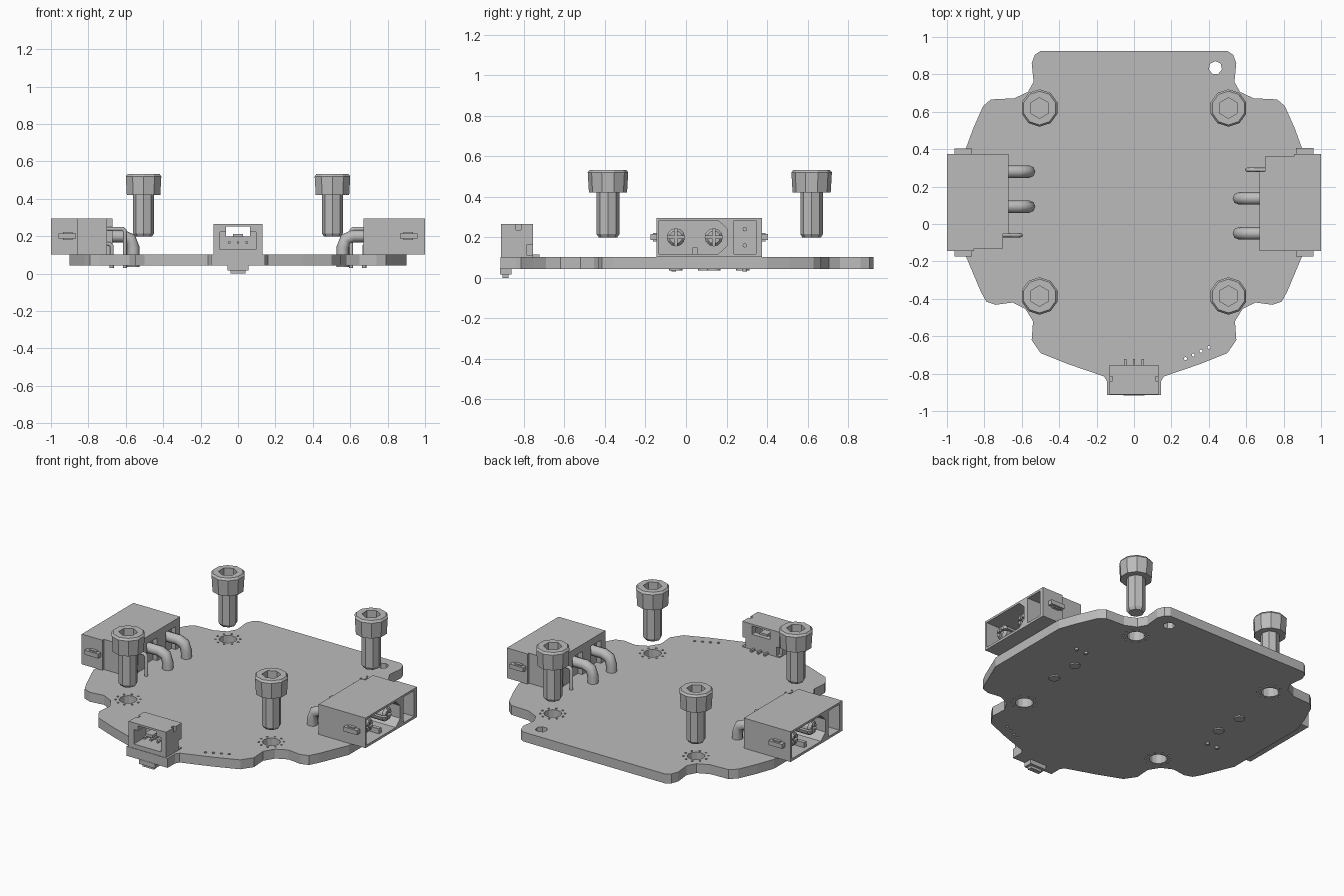
import bpy
import bmesh
from math import cos, sin, pi
from mathutils import Matrix, Vector

old = bpy.data.objects.get("Cube")
if old:
    bpy.data.objects.remove(old, do_unlink=True)

grey = bpy.data.materials.new("plain_grey")
grey.use_nodes = True
COLOUR = (0.5, 0.5, 0.5, 1)
grey.diffuse_color = COLOUR
grey.node_tree.nodes["Principled BSDF"].inputs["Base Color"].default_value = COLOUR


# Helpers
def box(bm, x, y, z):
    size = [b - a for a, b in (x, y, z)]
    mid = [(a + b) / 2 for a, b in (x, y, z)]
    mat = Matrix.Translation(mid) @ Matrix.Diagonal((*size, 1))
    bmesh.ops.create_cube(bm, size=1, matrix=mat)


def rod(bm, centre, r1, r2, lo, hi, sides, along_x=False):
    """Cylinder or cone along z, or along x with centre given as (y, z)."""
    if along_x:
        mat = Matrix.Translation(((lo + hi) / 2, *centre)) @ Matrix.Rotation(pi / 2, 4, 'Y')
    else:
        mat = Matrix.Translation((*centre, (lo + hi) / 2))
    bmesh.ops.create_cone(bm, cap_ends=True, segments=sides, radius1=r1,
                          radius2=r2, depth=hi - lo, matrix=mat)


def prism(bm, points, lo, hi, along_x=False):
    def place(p, h):
        return (h, *p) if along_x else (*p, h)
    face = bm.faces.new([bm.verts.new(place(p, lo)) for p in points])
    new = bmesh.ops.extrude_face_region(bm, geom=[face])["geom"]
    verts = [v for v in new if isinstance(v, bmesh.types.BMVert)]
    step = Vector(place((0, 0), hi - lo))
    bmesh.ops.translate(bm, vec=step, verts=verts)


def finish(bm, name):
    bmesh.ops.recalc_face_normals(bm, faces=bm.faces)
    mesh = bpy.data.meshes.new(name)
    bm.to_mesh(mesh)
    bm.free()
    mesh.materials.append(grey)
    ob = bpy.data.objects.new(name, mesh)
    bpy.context.collection.objects.link(ob)
    return ob


def cut(ob, bm):
    cutter = finish(bm, "cutter")
    mod = ob.modifiers.new("cut", 'BOOLEAN')
    mod.operation, mod.solver, mod.use_self = 'DIFFERENCE', 'EXACT', True
    mod.object = cutter
    bpy.context.view_layer.objects.active = ob
    bpy.ops.object.modifier_apply(modifier=mod.name)
    bpy.data.objects.remove(cutter, do_unlink=True)


def copy(ob, name, loc, turn=0):
    new = bpy.data.objects.new(name, ob.data)
    new.location = loc
    new.rotation_euler.z = turn
    bpy.context.collection.objects.link(new)


def wire(name, points, radius):
    curve = bpy.data.curves.new(name, 'CURVE')
    curve.dimensions = '3D'
    curve.bevel_depth, curve.bevel_resolution = radius, 2
    curve.use_fill_caps = True
    line = curve.splines.new('POLY')
    line.points.add(len(points) - 1)
    for p, co in zip(line.points, points):
        p.co = (*co, 1)
    temp = bpy.data.objects.new(name, curve)
    bpy.context.collection.objects.link(temp)
    bpy.context.view_layer.update()
    bm = bmesh.new()
    bm.from_mesh(temp.to_mesh())
    bpy.data.objects.remove(temp, do_unlink=True)
    return finish(bm, name)


# Circuit board: mirrored half outline
LOW, TOP = 0.043, 0.103
half = [(0.5, 0.925), (0.53, 0.905), (0.547, 0.86), (0.537, 0.76), (0.567, 0.706),
        (0.64, 0.672), (0.765, 0.666), (0.807, 0.63), (0.86, 0.51), (0.9, 0.4),
        (0.9, -0.17), (0.82, -0.36), (0.79, -0.415), (0.74, -0.432), (0.65, -0.42),
        (0.58, -0.455), (0.54, -0.52), (0.547, -0.62), (0.5, -0.69), (0.35, -0.75),
        (0.16, -0.815), (0.145, -0.84), (0.145, -0.915)]
bm = bmesh.new()
prism(bm, half + [(-x, y) for x, y in reversed(half)], LOW, TOP)
board = finish(bm, "circuit_board")

# Board holes: screw holes with ringed vias, corner hole, via row
screws = [(x, y) for x in (-0.505, 0.505) for y in (-0.385, 0.62)]
bm = bmesh.new()
for x, y in screws:
    rod(bm, (x, y), 0.052, 0.052, 0, 0.2, 12)
    for i in range(10):
        a = i * pi / 5
        rod(bm, (x + 0.072 * cos(a), y + 0.072 * sin(a)), 0.007, 0.007, 0, 0.2, 6)
rod(bm, (0.435, 0.835), 0.036, 0.036, 0, 0.2, 7)
for i in range(4):
    rod(bm, (0.275 + 0.042 * i, -0.72 + 0.02 * i), 0.009, 0.009, 0, 0.2, 6)
cut(board, bm)

# Socket screws: head with hexagon recess, shank with tapered tip
bm = bmesh.new()
rod(bm, (0, 0), 0.094, 0.1, 0.42, 0.52, 10)
rod(bm, (0, 0), 0.1, 0.09, 0.52, 0.533, 10)
bmesh.ops.remove_doubles(bm, verts=bm.verts, dist=0.0005)
inner = [f for f in bm.faces if all(abs(v.co.z - 0.52) < 0.001 for v in f.verts)]
bmesh.ops.delete(bm, geom=inner, context='FACES_ONLY')
head = finish(bm, "screw_head")
bm = bmesh.new()
rod(bm, (0, 0), 0.055, 0.055, 0.465, 0.6, 6)
cut(head, bm)
bm = bmesh.new()
rod(bm, (0, 0), 0.056, 0.056, 0.215, 0.425, 8)
rod(bm, (0, 0), 0.045, 0.056, 0.198, 0.215, 8)
shank = finish(bm, "screw_shank")
for i, (x, y) in enumerate(screws):
    copy(head, f"screw_head_{i + 1}", (x, y, 0))
    copy(shank, f"screw_shank_{i + 1}", (x, y, 0))
for ob in (head, shank):
    bpy.data.objects.remove(ob, do_unlink=True)

# Power connector housing with two bays and rear pockets
PIN_Y, SIGNAL_Y, MID = (-0.05, 0.137), 0.29, 0.2
bm = bmesh.new()
prism(bm, [(1, -0.145), (1, 0.375), (0.855, 0.375), (0.855, 0.36), (0.7, 0.36),
           (0.7, 0.28), (0.67, 0.28), (0.67, -0.145)], TOP, 0.295)
housing = finish(bm, "power_housing")
bm = bmesh.new()
prism(bm, [(-0.133, 0.118), (0.16, 0.118), (0.205, 0.16), (0.205, 0.24),
           (0.16, 0.282), (-0.133, 0.282)], 0.78, 1.1, True)
box(bm, (0.78, 1.1), (0.237, 0.346), (0.118, 0.282))
for y in PIN_Y:
    box(bm, (0.6, 0.7), (y - 0.05, y + 0.05), (0.09, 0.25))
cut(housing, bm)

# Side tabs and bay key
bm = bmesh.new()
for inside, step, out in ((-0.14, -0.163, -0.175), (0.37, 0.393, 0.405)):
    box(bm, (0.865, 0.96), sorted((inside, out)), (0.187, 0.215))
    box(bm, (0.885, 0.935), sorted((inside, step)), (0.18, 0.222))
box(bm, (0.77, 0.97), (0.033, 0.057), (0.116, 0.15))
tabs = finish(bm, "power_tabs")

# Split round contacts
bm = bmesh.new()
for y in PIN_Y:
    rod(bm, (y, MID), 0.045, 0.045, 0.77, 0.95, 12, True)
    rod(bm, (y, MID), 0.045, 0.032, 0.95, 0.965, 12, True)
contacts = finish(bm, "power_contacts")
bm = bmesh.new()
for y in PIN_Y:
    box(bm, (0.86, 1.1), (y - 0.006, y + 0.006), (0.1, 0.3))
    box(bm, (0.86, 1.1), (y - 0.1 + 0.02, y + 0.08), (0.194, 0.206))
cut(contacts, bm)

# Bent rear legs and signal pins
parts = [housing, tabs, contacts]
for y in PIN_Y:
    parts.append(wire("power_leg", [(0.72, y, MID), (0.615, y, MID), (0.575, y, 0.185),
                                    (0.56, y, 0.14), (0.56, y, 0.035)], 0.033))
for z, x in ((0.24, 0.605), (0.16, 0.675)):
    parts.append(wire("signal_pin", [(0.93, SIGNAL_Y, z), (x + 0.012, SIGNAL_Y, z),
                                     (x, SIGNAL_Y, z - 0.012), (x, SIGNAL_Y, 0.03)], 0.011))

# Opposite connector is the same one turned half round
for ob in parts:
    base = ob.name
    copy(ob, "right_" + base, (0, 0.23, 0), pi)
    ob.name = "left_" + base

# Front signal socket
bm = bmesh.new()
box(bm, (-0.132, 0.132), (-0.912, -0.755), (TOP - 0.001, 0.265))
socket = finish(bm, "front_socket")
bm = bmesh.new()
box(bm, (-0.095, 0.095), (-1, -0.79), (0.13, 0.222))
box(bm, (-0.065, 0.065), (-1, -0.7), (0.2, 0.253))
for s in (-1, 1):
    box(bm, sorted((s * 0.11, s * 0.2)), (-0.785, -0.7), (0.11, 0.165))
    box(bm, sorted((s * 0.115, s * 0.2)), (-0.84, -0.815), (0.235, 0.3))
cut(socket, bm)
bm = bmesh.new()
box(bm, (-0.027, 0.027), (-0.9, -0.78), (0.195, 0.213))
for x in (-0.047, 0, 0.047):
    box(bm, (x - 0.006, x + 0.006), (-0.77, -0.722), (0.1, 0.116))
    box(bm, (x - 0.006, x + 0.006), (-0.88, -0.78), (0.16, 0.172))
finish(bm, "front_socket_pins")

# Small component under the front edge
bm = bmesh.new()
prism(bm, [(-0.057, -0.917), (0.057, -0.917), (0.057, -0.86), (-0.057, -0.86)], 0.016, 0.045)
box(bm, (-0.04, 0.04), (-0.905, -0.877), (0, 0.02))
finish(bm, "underside_component")
